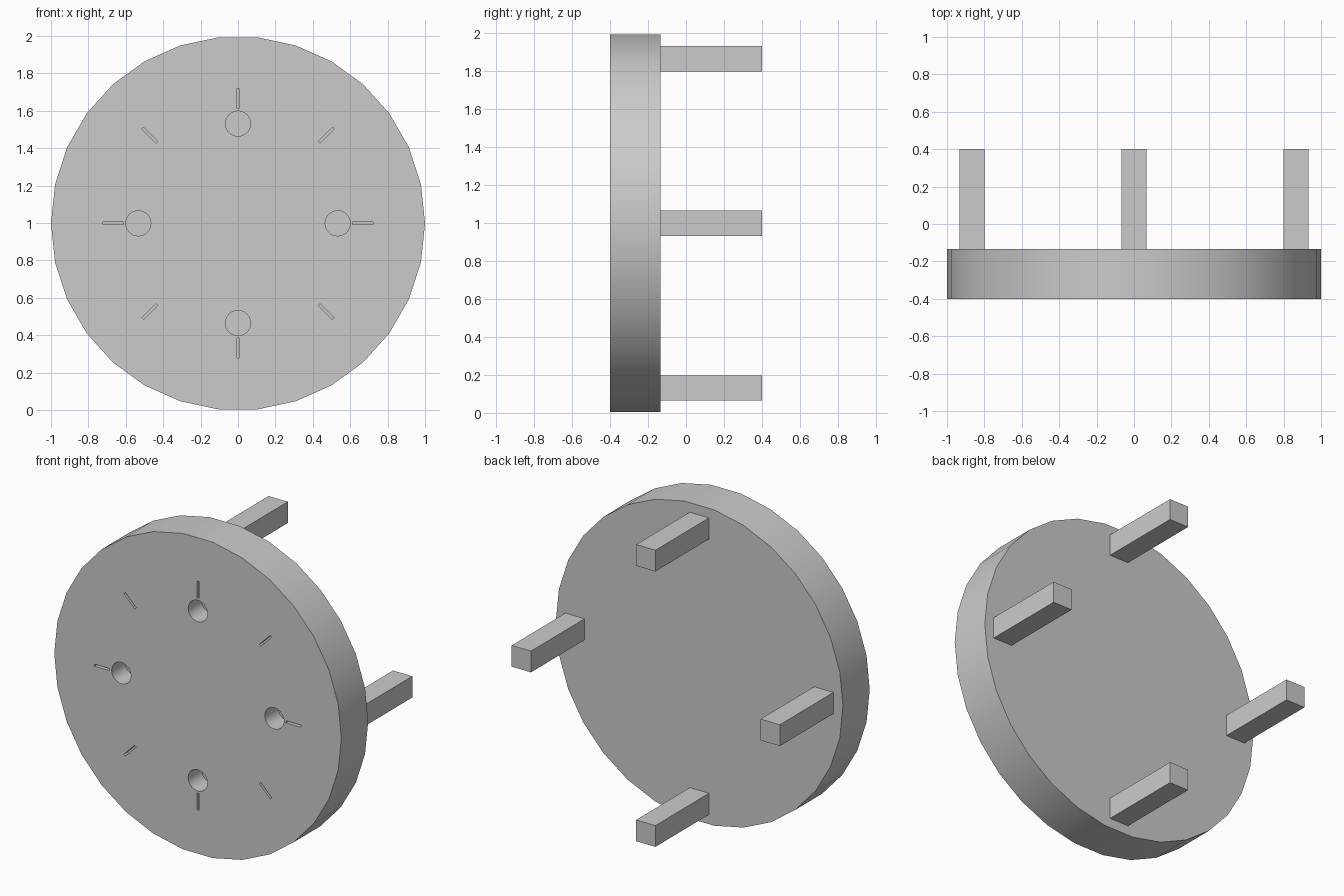
import bpy, bmesh, math

cube = bpy.data.objects.get("Cube")
if cube:
    bpy.data.objects.remove(cube, do_unlink=True)

CZ = 0.998                       # height of the disc's axis
FRONT, BACK, END = -0.4, -0.133, 0.4

grey = bpy.data.materials.new("light grey")
grey.use_nodes = True
colour = (0.6, 0.6, 0.6, 1)
grey.diffuse_color = colour
grey.node_tree.nodes["Principled BSDF"].inputs["Base Color"].default_value = colour


def ring(r, n, cx=0, cz=0):
    """Regular polygon in the x-z plane."""
    return [(cx + r * math.cos(2 * math.pi * i / n),
             cz + r * math.sin(2 * math.pi * i / n)) for i in range(n)]


def bar(r, length, width, angle):
    """Thin radial rectangle centred at distance r."""
    c, s = math.cos(angle), math.sin(angle)
    corners = [(r + a * length / 2, b * width / 2)
               for a, b in ((-1, -1), (1, -1), (1, 1), (-1, 1))]
    return [(u * c - v * s, u * s + v * c) for u, v in corners]


def prism(bm, outline, y0, y1):
    """Extrude an x-z outline from y0 to y1."""
    a = [bm.verts.new((x, y0, z + CZ)) for x, z in outline]
    b = [bm.verts.new((x, y1, z + CZ)) for x, z in outline]
    bm.faces.new(a)
    bm.faces.new(b[::-1])
    for i in range(len(a)):
        j = (i + 1) % len(a)
        bm.faces.new((a[j], a[i], b[i], b[j]))


def make(name, bm):
    bmesh.ops.recalc_face_normals(bm, faces=bm.faces)
    me = bpy.data.meshes.new(name)
    bm.to_mesh(me)
    bm.free()
    me.materials.append(grey)
    ob = bpy.data.objects.new(name, me)
    bpy.context.collection.objects.link(ob)
    return ob


# Round plate
bm = bmesh.new()
prism(bm, ring(1.0, 30), FRONT, BACK)
plate = make("round_plate", bm)

# Cutter: four round holes and eight radial slots in the front face
bm = bmesh.new()
for k in range(8):
    ang = k * math.pi / 4
    prism(bm, bar(0.667, 0.107, 0.0133, ang), FRONT - 0.1, FRONT + 0.03)
    if k % 2 == 0:
        hole = ring(0.067, 32, 0.533 * math.cos(ang), 0.533 * math.sin(ang))
        prism(bm, hole, FRONT - 0.1, FRONT + 0.133)
cutter = make("front_cutter", bm)
cutter.hide_render = True

bpy.ops.object.select_all(action='DESELECT')
bpy.context.view_layer.objects.active = plate
plate.select_set(True)
mod = plate.modifiers.new("cut", 'BOOLEAN')
mod.operation = 'DIFFERENCE'
mod.solver = 'EXACT'
mod.object = cutter
bpy.ops.object.modifier_apply(modifier=mod.name)
bpy.data.objects.remove(cutter, do_unlink=True)
bpy.ops.object.shade_smooth_by_angle(angle=math.radians(30))

# Four square posts on the back
H = 0.067
for name, px, pz in (("left_post", 1, 0), ("right_post", -1, 0),
                     ("top_post", 0, 1), ("bottom_post", 0, -1)):
    bm = bmesh.new()
    square = [(0.867 * px + a * H, 0.867 * pz + b * H)
              for a, b in ((-1, -1), (1, -1), (1, 1), (-1, 1))]
    prism(bm, square, BACK, END)
    make(name, bm)
